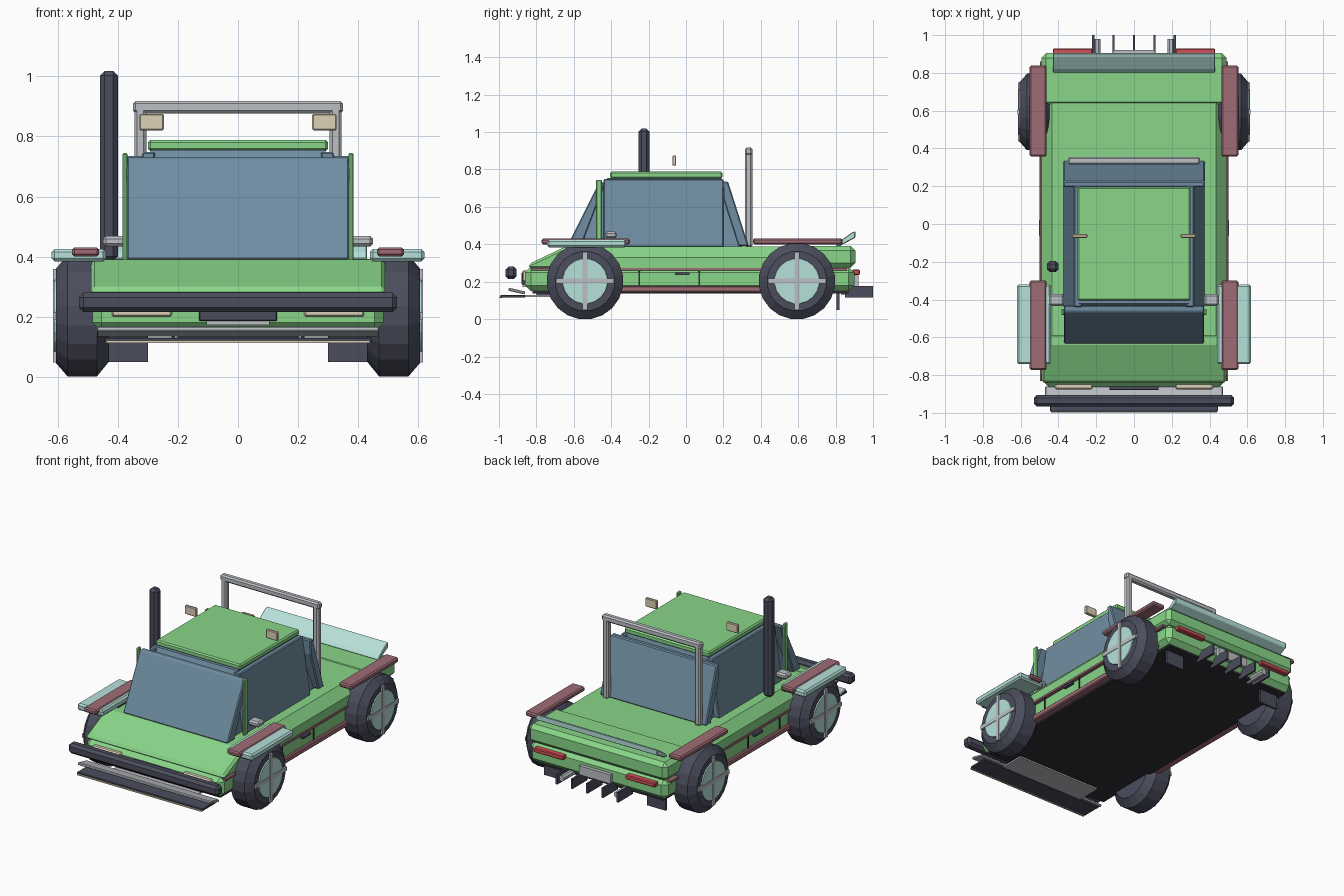
import bpy, bmesh, math
from mathutils import Matrix, Vector

if "Cube" in bpy.data.objects:
    bpy.data.objects.remove(bpy.data.objects["Cube"])


def material(name, rgb):
    m = bpy.data.materials.new(name)
    m.diffuse_color = (*rgb, 1)
    m.use_nodes = True
    m.node_tree.nodes["Principled BSDF"].inputs["Base Color"].default_value = m.diffuse_color
    return m


GREEN = material("green_paint", (0.25, 0.67, 0.25))
GLASS = material("blue_glass", (0.16, 0.27, 0.36))
DARK = material("dark_rubber", (0.07, 0.075, 0.11))
BLACK = material("underside", (0.03, 0.03, 0.04))
MAROON = material("maroon_trim", (0.35, 0.15, 0.18))
CYAN = material("pale_cyan", (0.47, 0.76, 0.70))
CREAM = material("cream_lamp", (0.72, 0.65, 0.48))
RED = material("red_lamp", (0.65, 0.08, 0.1))
GREY = material("light_metal", (0.5, 0.52, 0.55))


def finish(name, bm, mat, bevel=0.0, mirror=False):
    bmesh.ops.recalc_face_normals(bm, faces=bm.faces)
    me = bpy.data.meshes.new(name)
    bm.to_mesh(me)
    bm.free()
    ob = bpy.data.objects.new(name, me)
    bpy.context.collection.objects.link(ob)
    me.materials.append(mat)
    if bevel:
        b = ob.modifiers.new("Bevel", 'BEVEL')
        b.width, b.segments = bevel, 1
    if mirror:
        ob.modifiers.new("Mirror", 'MIRROR')
    return ob


def box(name, x, y, z, mat, bevel=0.0, mirror=False, tilt=0.0, axis='X'):
    """Box from (min, max) ranges, optionally turned about its own centre."""
    bm = bmesh.new()
    bmesh.ops.create_cube(bm, size=1)
    c = Vector([(r[0] + r[1]) / 2 for r in (x, y, z)])
    s = [r[1] - r[0] for r in (x, y, z)]
    m = Matrix.Translation(c) @ Matrix.Rotation(tilt, 4, axis) @ Matrix.Diagonal((*s, 1))
    bmesh.ops.transform(bm, matrix=m, verts=bm.verts)
    return finish(name, bm, mat, bevel, mirror)


def prism(name, pts, lo, hi, axis, mat, bevel=0.0, mirror=False):
    """Extrude a profile: (y, z) along x or (x, z) along y."""
    bm = bmesh.new()
    at = (lambda t, p: (t, *p)) if axis == 'X' else (lambda t, p: (p[0], t, p[1]))
    a = [bm.verts.new(at(lo, p)) for p in pts]
    b = [bm.verts.new(at(hi, p)) for p in pts]
    bm.faces.new(a)
    bm.faces.new(b)
    for i in range(len(pts)):
        j = (i + 1) % len(pts)
        bm.faces.new((a[i], a[j], b[j], b[i]))
    return finish(name, bm, mat, bevel, mirror)


def lathe(name, profile, y, z, mat, sides=20, mirror=True):
    """Revolve (x, radius) rings about an axle parallel to x."""
    bm = bmesh.new()
    rings = []
    for x, r in profile:
        angles = [2 * math.pi * (k + 0.5) / sides for k in range(sides)]
        rings.append([bm.verts.new((x, y + r * math.cos(t), z + r * math.sin(t))) for t in angles])
    for a, b in zip(rings, rings[1:]):
        for k in range(sides):
            n = (k + 1) % sides
            bm.faces.new((a[k], a[n], b[n], b[k]))
    bm.faces.new(rings[0])
    bm.faces.new(rings[-1])
    return finish(name, bm, mat, 0, mirror)


# Body: tub, sloping hood, chamfered middle, rear deck
box("lower_body", (-.485, .485), (-.86, .9), (.15, .28), GREEN, .03)
prism("hood", [(-.84, .27), (-.84, .295), (-.64, .39), (-.58, .39), (-.58, .27)],
      -.49, .49, 'X', GREEN, .015)
prism("middle_body", [(-.49, .27), (-.49, .33), (-.435, .388), (.435, .388), (.49, .33), (.49, .27)],
      -.62, .64, 'Y', GREEN)
box("rear_deck", (-.49, .49), (.62, .905), (.275, .392), GREEN, .025)
box("underside_panel", (-.45, .45), (-.82, .87), (.138, .155), BLACK)

# Side trim
box("side_skirt", (.45, .5), (-.4, .45), (.143, .178), MAROON, .006, True)
box("side_stripe", (.47, .497), (-.83, .86), (.26, .273), MAROON, 0, True)
for y in (-.25, .07):
    box("door_seam", (.47, .49), (y - .004, y + .004), (.18, .262), BLACK, 0, True)
box("door_handle", (.48, .503), (-.06, .02), (.236, .25), DARK, 0, True)

# Cabin: core, glass slabs, roof and pillars
bm = bmesh.new()
low = [bm.verts.new(p) for p in ((-.34, -.6, .385), (.34, -.6, .385), (.34, .3, .385), (-.34, .3, .385))]
top = [bm.verts.new(p) for p in ((-.29, -.42, .755), (.29, -.42, .755), (.29, .19, .755), (-.29, .19, .755))]
bm.faces.new(low)
bm.faces.new(top)
for i in range(4):
    j = (i + 1) % 4
    bm.faces.new((low[i], low[j], top[j], top[i]))
finish("cabin_core", bm, GLASS)
prism("windshield", [(-.635, .39), (-.465, .73), (-.43, .73), (-.56, .39)], -.37, .37, 'X', GLASS, .006)
prism("rear_window", [(.335, .39), (.225, .735), (.195, .735), (.2, .64), (.28, .39)],
      -.375, .375, 'X', GLASS, .006)
prism("side_window", [(.375, .385), (.325, .385), (.275, .748), (.318, .748)],
      -.44, .2, 'Y', GLASS, .005, True)
box("roof_panel", (-.3, .3), (-.405, .195), (.752, .788), GREEN, .008)
box("windshield_pillar", (.367, .385), (-.482, -.45), (.385, .745), GREEN, .005, True)
box("mirror", (.37, .45), (-.433, -.37), (.433, .468), GREY, .01, True)

# Roll bar, snorkel and roof lamps
box("roll_bar_top", (-.35, .35), (.315, .355), (.877, .918), GREY, .009)
box("roll_bar_post", (.305, .345), (.315, .355), (.385, .9), GREY, .009, True)
box("snorkel", (-.46, -.4), (-.255, -.195), (.385, 1.018), DARK, .016)
box("roof_lamp", (.247, .328), (-.073, -.053), (.82, .875), CREAM, .004, True)

# Fenders
box("front_fender", (.44, .62), (-.742, -.32), (.383, .426), CYAN, .01, True)
box("front_fender_trim", (.462, .552), (-.772, -.3), (.4, .431), MAROON, .008, True)
box("rear_fender_trim", (.462, .552), (.358, .838), (.4, .431), MAROON, .008, True)

# Wheels
for label, y in (("front", -.54), ("rear", .593)):
    z = .203
    lathe(label + "_tyre", [(.43, .155), (.47, .205), (.567, .205), (.605, .16)], y, z, DARK)
    lathe(label + "_hub", [(.59, .125), (.612, .12)], y, z, CYAN)
    box(label + "_spoke_upright", (.595, .616), (y - .013, y + .013), (z - .155, z + .155), GREY, 0, True)
    box(label + "_spoke_level", (.595, .615), (y - .155, y + .155), (z - .013, z + .013), GREY, 0, True)

# Front end
box("front_bumper", (-.53, .53), (-.966, -.905), (.215, .28), DARK, .016)
box("grille", (-.13, .13), (-.88, -.85), (.185, .25), DARK, .004)
box("front_plate", (-.105, .105), (-.875, -.85), (.172, .19), GREY)
box("headlamp", (.22, .42), (-.875, -.84), (.2, .26), CREAM, .006, True)
box("front_blade", (-.47, .47), (-.95, -.86), (.142, .158), GREY, .004, tilt=-.22)
box("splitter", (-.445, .445), (-.992, -.86), (.115, .13), DARK, .003)
box("splitter_edge", (-.44, .44), (-.998, -.985), (.113, .121), CREAM)
box("skid_plate", (-.3, .3), (-.87, -.7), (.118, .128), GREY)
box("skid_bracket", (-.2, .2), (-.8, -.72), (.12, .15), DARK)

# Rear end
prism("spoiler", [(.8, .392), (.825, .392), (.905, .435), (.905, .47), (.885, .462), (.82, .415)],
      -.43, .43, 'X', CYAN, .004)
box("tail_lamp", (.22, .43), (.89, .93), (.237, .265), RED, .005, True)
box("rear_plate", (-.11, .11), (.89, .922), (.175, .232), GREY)
for i in range(-2, 3):
    x = i * .108
    box("diffuser_fin", (x - .006, x + .006), (.85, 1), (.115, .178), DARK)
lathe("exhaust", [(.02, .02), (-.13, .02)], 0, 0, GREY, 8, False)
ob = bpy.data.objects["exhaust"]
ob.data.transform(Matrix.Translation((.195, .85, .15)) @ Matrix.Rotation(-math.pi / 2, 4, 'Z'))
ob.data.transform(Matrix.Identity(4))
ob.modifiers.new("Mirror", 'MIRROR')
box("mud_flap", (.3, .43), (.805, .82), (.05, .145), DARK, 0, True)
